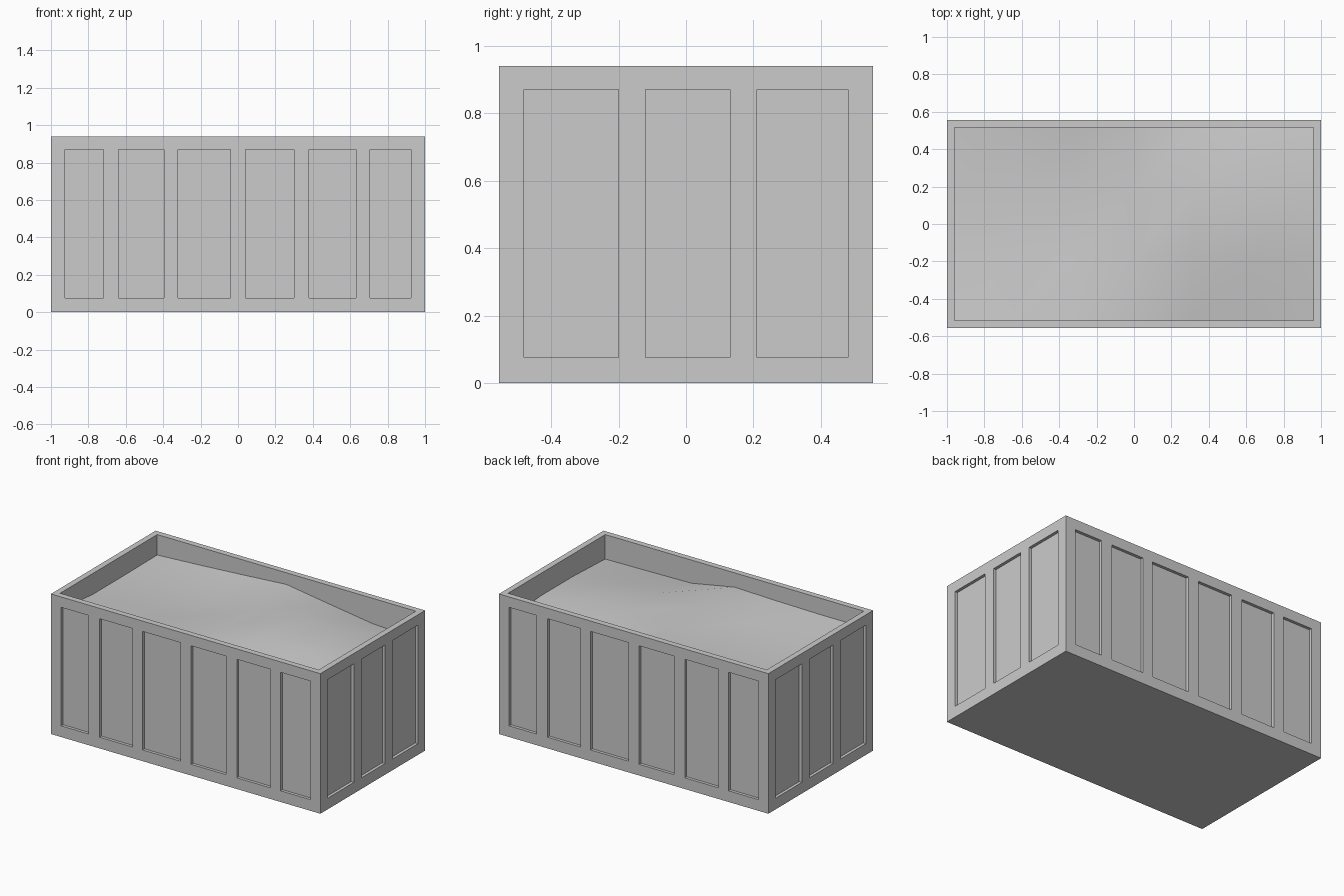
import bpy, bmesh
from math import radians
from mathutils import Matrix, Vector

if "Cube" in bpy.data.objects:
    bpy.data.objects.remove(bpy.data.objects["Cube"])

HX, HY, H = 1.0, 0.555, 0.94      # outer half sizes and height
WALL, RECESS, FLOOR = 0.04, 0.02, 0.04
Z0, Z1 = 0.075, 0.87              # panel bottom and top
LONG = [(-.925, -.72), (-.64, -.395), (-.32, -.04), (.04, .30), (.38, .63), (.705, .925)]
SHORT = [(-.48, -.20), (-.12, .13), (.21, .48)]


def finish(name, bm):
    bmesh.ops.remove_doubles(bm, verts=bm.verts, dist=1e-4)
    mesh = bpy.data.meshes.new(name)
    bm.to_mesh(mesh)
    bm.free()
    obj = bpy.data.objects.new(name, mesh)
    bpy.context.collection.objects.link(obj)
    return obj


def quad(bm, pts):
    return bm.faces.new([bm.verts.new(p) for p in pts])


def panelled_wall(bm, half, dist, panels, angle):
    """Outer wall face with sunken panels, turned about z."""
    xs = [-half] + [v for p in panels for v in p] + [half]
    zs = [0, Z0, Z1, H]
    part = bmesh.new()
    grid = [[part.verts.new((x, -dist, z)) for x in xs] for z in zs]
    sunk = []
    for j in range(3):
        for i in range(len(xs) - 1):
            f = part.faces.new((grid[j][i], grid[j][i+1], grid[j+1][i+1], grid[j+1][i]))
            if j == 1 and i % 2 == 1:
                sunk.append(f)
    new = bmesh.ops.extrude_discrete_faces(part, faces=sunk)['faces']
    bmesh.ops.translate(part, verts=list({v for f in new for v in f.verts}),
                        vec=Vector((0, RECESS, 0)))
    part.transform(Matrix.Rotation(radians(angle), 4, 'Z'))
    temp = bpy.data.meshes.new("wall_tmp")
    part.to_mesh(temp)
    part.free()
    bm.from_mesh(temp)
    bpy.data.meshes.remove(temp)


# Crate: four panelled walls, rim, inner faces and floor
bm = bmesh.new()
for turn in (0, 180):
    panelled_wall(bm, HX, HY, LONG, turn)
    panelled_wall(bm, HY, HX, SHORT, turn + 90)


def ring(hx, hy, z):
    return [(-hx, -hy, z), (hx, -hy, z), (hx, hy, z), (-hx, hy, z)]


outer = ring(HX, HY, H)
inner = ring(HX - WALL, HY - WALL, H)
low = ring(HX - WALL, HY - WALL, FLOOR)
for k in range(4):
    n = (k + 1) % 4
    quad(bm, (outer[k], outer[n], inner[n], inner[k]))
    quad(bm, (inner[k], inner[n], low[n], low[k]))
quad(bm, low)
quad(bm, ring(HX, HY, 0)[::-1])
finish("crate_body", bm)

# Uneven load surface inside the crate
heights = [
    (.83, .83, .835, .844, .785, .78, .776),
    (.80, .81, .82, .84, .85, .83, .79),
    (.80, .79, .79, .82, .87, .85, .79),
    (.803, .82, .84, .862, .815, .77, .755),
]
ix, iy = HX - WALL, HY - WALL
bm = bmesh.new()
rows = [[bm.verts.new((-ix + 2*ix*i/6, -iy + 2*iy*j/3, z)) for i, z in enumerate(r)]
        for j, r in enumerate(heights)]
for a, b in zip(rows, rows[1:]):
    for i in range(6):
        bm.faces.new((a[i], a[i+1], b[i+1], b[i])).smooth = True
finish("load_surface", bm)
